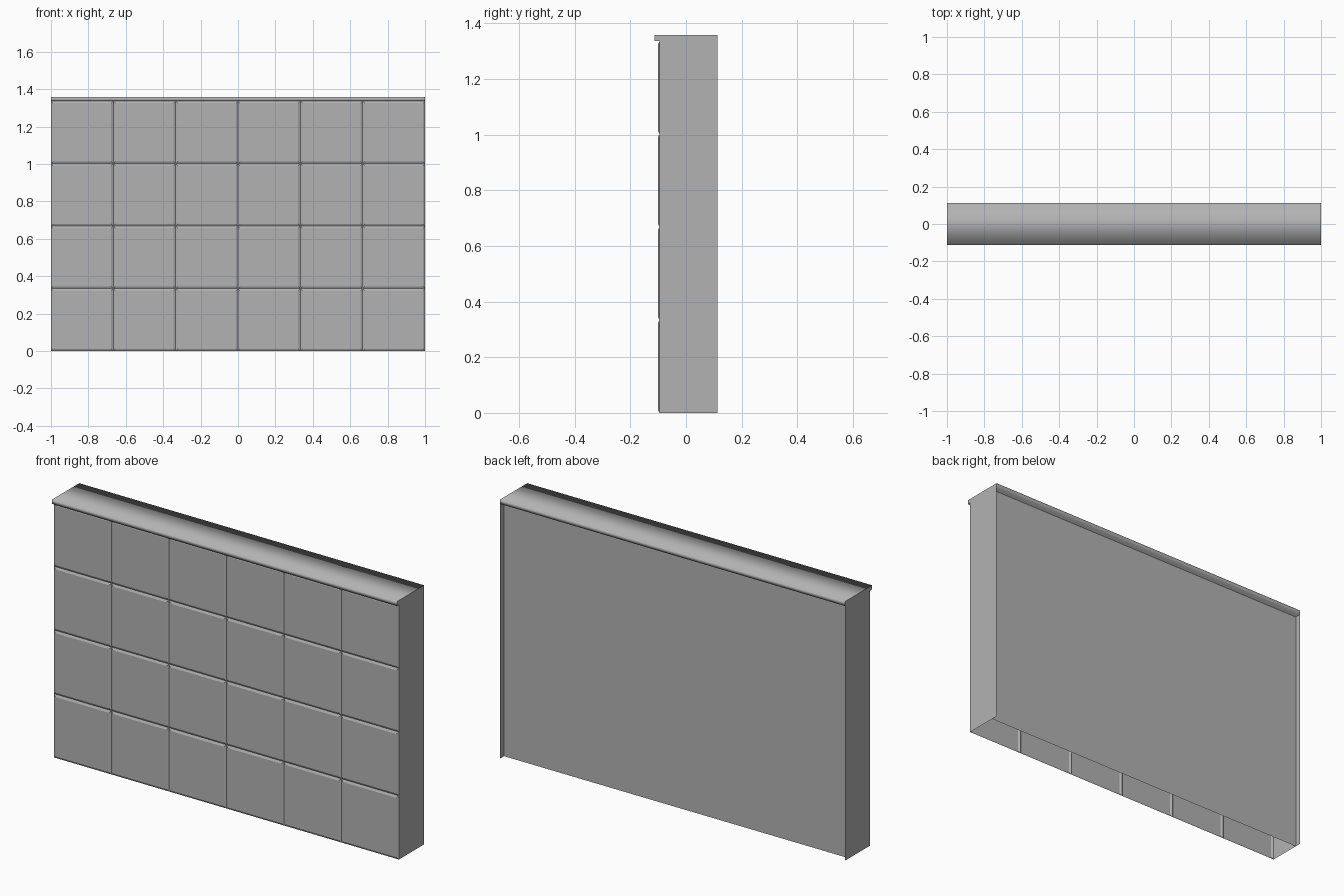
import bpy
import bmesh
from mathutils import Vector

if "Cube" in bpy.data.objects:
    bpy.data.objects.remove(bpy.data.objects["Cube"], do_unlink=True)

COLS, ROWS = 6, 4
HALF = 1.0                     # half width
BODY, TOP = 1.336, 1.358       # underside and top of the cap
FRONT, BACK, LIP = -0.095, 0.113, -0.113
INNER = 0.078                  # recessed back sheet

grey = bpy.data.materials.new("plain grey")
grey.use_nodes = True
colour = (0.45, 0.45, 0.45, 1)
grey.diffuse_color = colour
grey.node_tree.nodes["Principled BSDF"].inputs["Base Color"].default_value = colour


def finish(name, bm):
    mesh = bpy.data.meshes.new(name)
    bm.to_mesh(mesh)
    bm.free()
    mesh.materials.append(grey)
    obj = bpy.data.objects.new(name, mesh)
    bpy.context.collection.objects.link(obj)
    return obj


def quad(bm, origin, u, v):
    """Sheet spanned by u and v, facing u cross v."""
    o, u, v = Vector(origin), Vector(u), Vector(v)
    return bm.faces.new([bm.verts.new(p) for p in (o, o + u, o + u + v, o + v)])


# Front sheet: a grid of cells, each with a raised square panel
bm = bmesh.new()
w, h = 2 * HALF / COLS, BODY / ROWS
for c in range(COLS):
    for r in range(ROWS):
        quad(bm, (-HALF + c * w, FRONT, r * h), (w, 0, 0), (0, 0, h))
bmesh.ops.remove_doubles(bm, verts=bm.verts, dist=0.0001)
bmesh.ops.inset_individual(bm, faces=bm.faces[:], thickness=0.016, depth=0.006)
finish("front_panels", bm)

# Side walls, open underneath
depth = BACK - FRONT
for name, side in (("left_wall", 1), ("right_wall", -1)):
    bm = bmesh.new()
    start = FRONT if side > 0 else BACK
    quad(bm, (side * HALF, start, 0), (0, side * depth, 0), (0, 0, BODY))
    finish(name, bm)

# Back sheet, set in between the walls
bm = bmesh.new()
quad(bm, (HALF, INNER, 0), (-2 * HALF, 0, 0), (0, 0, BODY))
finish("back_sheet", bm)

# Cap with a front lip: softly shaded along its length, flat at the ends
bm = bmesh.new()
bmesh.ops.create_cube(bm, size=1)
for v in bm.verts:
    v.co = (2 * HALF * v.co.x, BACK if v.co.y > 0 else LIP, TOP if v.co.z > 0 else BODY)
bm.normal_update()
for f in bm.faces:
    f.smooth = abs(f.normal.x) < 0.5
for e in bm.edges:
    e.smooth = all(f.smooth for f in e.link_faces)
finish("top_cap", bm)
